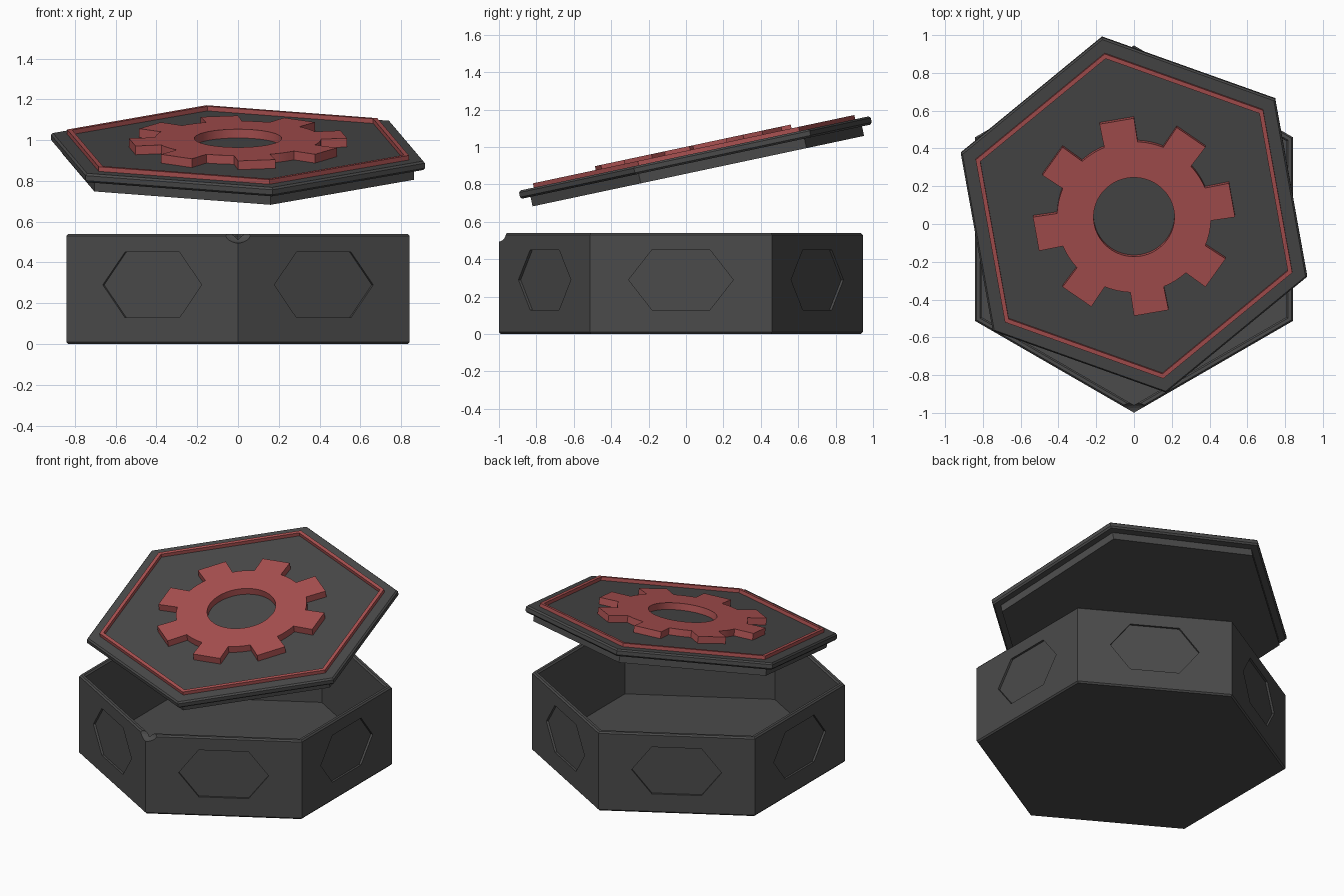
import bpy, bmesh
from math import sin, cos, tan, radians, pi
from mathutils import Matrix, Vector

if "Cube" in bpy.data.objects:
    bpy.data.objects.remove(bpy.data.objects["Cube"])


def material(name, rgb):
    m = bpy.data.materials.new(name)
    m.diffuse_color = (*rgb, 1)
    m.use_nodes = True
    m.node_tree.nodes["Principled BSDF"].inputs["Base Color"].default_value = m.diffuse_color
    return m


GREY = material("dark_grey", (0.07, 0.07, 0.07))
RED = material("red", (0.42, 0.085, 0.085))


def polar(r, deg, z):
    return Vector((r * cos(radians(deg)), r * sin(radians(deg)), z))


def hexagon(r, z):
    return [polar(r, 90 + 60 * i, z) for i in range(6)]


def loft(bm, rings, cyclic=False):
    """Skin equal-length point rings; close end to end or cap both ends."""
    vs = [[bm.verts.new(p) for p in ring] for ring in rings]
    n = len(vs[0])
    pairs = list(zip(vs, vs[1:])) + ([(vs[-1], vs[0])] if cyclic else [])
    for a, b in pairs:
        for i in range(n):
            j = (i + 1) % n
            bm.faces.new((a[i], a[j], b[j], b[i]))
    if not cyclic:
        bm.faces.new(vs[0][::-1])
        bm.faces.new(vs[-1])


def finish(bm, name, mat, matrix=Matrix()):
    bmesh.ops.recalc_face_normals(bm, faces=bm.faces)
    me = bpy.data.meshes.new(name)
    bm.to_mesh(me)
    bm.free()
    me.materials.append(mat)
    ob = bpy.data.objects.new(name, me)
    ob.matrix_world = matrix
    bpy.context.collection.objects.link(ob)
    return ob


def lofted(name, rings, mat, matrix, cyclic=False):
    bm = bmesh.new()
    loft(bm, rings, cyclic)
    return finish(bm, name, mat, matrix)


def cut(target, cutter):
    cutter.hide_render = True
    mod = target.modifiers.new("cut", 'BOOLEAN')
    mod.operation, mod.solver, mod.object = 'DIFFERENCE', 'EXACT', cutter
    bpy.context.view_layer.objects.active = target
    bpy.ops.object.modifier_apply(modifier=mod.name)
    bpy.data.objects.remove(cutter)


# Open hexagonal box: outside, chamfered rim, inside, floor
R = 0.972
at_box = Matrix.Translation((0, -0.027, 0))
profile = [(R - .01, 0), (R, .01), (R, .53), (R - .01, .54),
           (R - .03, .54), (R - .04, .53), (R - .04, .035)]
box = lofted("box", [hexagon(r, z) for r, z in profile], GREY, at_box)

# Shallow hexagonal recess in each wall
bm = bmesh.new()
apothem = R * cos(pi / 6)
outline = [(.28, 0), (.155, .16), (-.155, .16), (-.28, 0), (-.155, -.16), (.155, -.16)]
for k in range(6):
    turn = Matrix.Rotation(k * pi / 3, 4, 'Z')
    loft(bm, [[turn @ Vector((x, y, z + .29)) for y, z in outline]
              for x in (apothem - .014, apothem + .05)])
cut(box, finish(bm, "recess_cutter", GREY, at_box))

# Finger notch in the front corner of the rim
bm = bmesh.new()
bmesh.ops.create_uvsphere(bm, u_segments=24, v_segments=12, radius=1)
cut(box, finish(bm, "notch_cutter", GREY,
                Matrix.Translation((0, -1.0, .545)) @ Matrix.Diagonal((.088, .055, .05, 1))))

# Lid frame: tilted and slightly turned above the box, origin at plate underside
at_lid = (Matrix.Translation((0, .055, .922)) @ Matrix.Rotation(radians(12), 4, 'X')
          @ Matrix.Rotation(radians(10), 4, 'Z'))

# Lid: inner plug below, chamfered plate above
LR, TOP = 0.976, 0.045
profile = [(.92, -.052), (.92, 0), (LR - .01, 0), (LR, .01), (LR, TOP - .01), (LR - .01, TOP)]
lofted("lid", [hexagon(r, z) for r, z in profile], GREY, at_lid)

# Thin raised red border
profile = [(.892, TOP - .005), (.892, TOP + .023), (.866, TOP + .023), (.866, TOP - .005)]
lofted("lid_border", [hexagon(r, z) for r, z in profile], RED, at_lid, cyclic=True)

# Eight-toothed gear with a round hole
rim = []
for k in range(8):
    mid = 90 + 45 * k
    rim.append((.408, mid - 12.7))
    rim += [(.535 * cos(radians(10)) / cos(radians(a)), mid + a) for a in (-10, -5, 0, 5, 10)]
    rim += [(.408, mid + a) for a in (12.7, 17.6, 22.5, 27.4)]
low, high = TOP - .005, TOP + .044
gear = lofted("lid_gear", [[polar(r, a, low) for r, a in rim],
                           [polar(r, a, high) for r, a in rim],
                           [polar(.214, a, high) for _, a in rim],
                           [polar(.214, a, low) for _, a in rim]], RED, at_lid, cyclic=True)
bpy.ops.object.select_all(action='DESELECT')
gear.select_set(True)
bpy.context.view_layer.objects.active = gear
bpy.ops.object.shade_smooth_by_angle(angle=radians(25))
